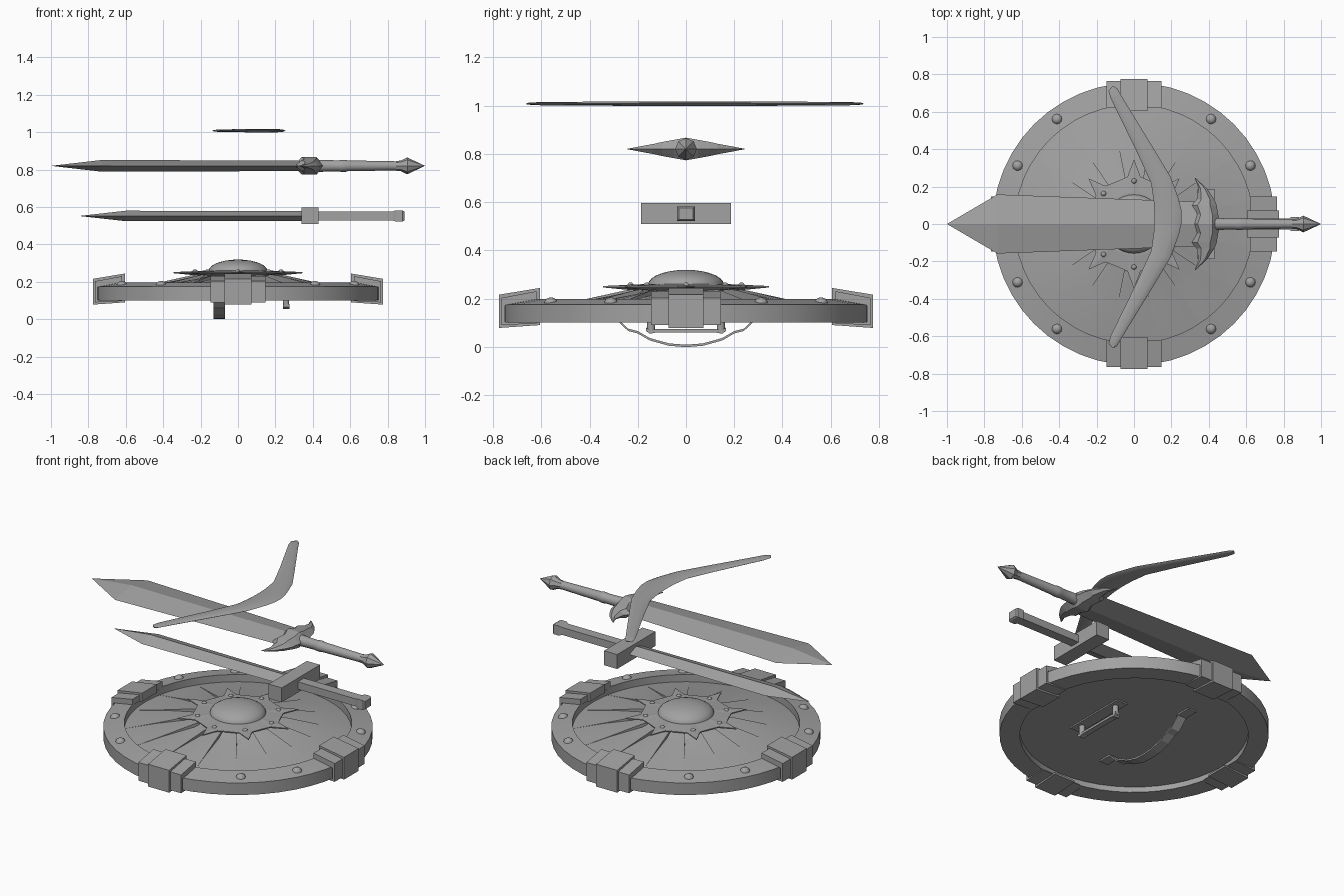
import bpy, bmesh, math
from math import sin, cos, pi, radians

cube = bpy.data.objects.get("Cube")
if cube:
    bpy.data.objects.remove(cube)

GREY = (0.36, 0.36, 0.36, 1)
metal = bpy.data.materials.new("plain_grey")
metal.use_nodes = True
metal.diffuse_color = GREY
metal.node_tree.nodes["Principled BSDF"].inputs["Base Color"].default_value = GREY


def loft(name, rings, smooth=0, caps=True):
    """Skin a row of equal-length point rings, with closed ends."""
    bm = bmesh.new()
    rows = [[bm.verts.new(p) for p in ring] for ring in rings]
    n = len(rows[0])
    for a, b in zip(rows, rows[1:]):
        for i in range(n):
            j = (i + 1) % n
            bm.faces.new((a[i], a[j], b[j], b[i]))
    if caps:
        bm.faces.new(rows[0][::-1])
        bm.faces.new(rows[-1])
    bmesh.ops.remove_doubles(bm, verts=bm.verts, dist=0.0003)
    bmesh.ops.recalc_face_normals(bm, faces=bm.faces)
    mesh = bpy.data.meshes.new(name)
    bm.to_mesh(mesh)
    bm.free()
    mesh.materials.append(metal)
    obj = bpy.data.objects.new(name, mesh)
    bpy.context.collection.objects.link(obj)
    if smooth:
        bpy.ops.object.select_all(action='DESELECT')
        obj.select_set(True)
        bpy.context.view_layer.objects.active = obj
        bpy.ops.object.shade_smooth_by_angle(angle=radians(smooth))
    return obj


def lathe(name, profile, sides, centre=(0, 0), smooth=0):
    """Turn (radius, z) pairs around a vertical axis."""
    cx, cy = centre
    return loft(name, [[(cx + r * cos(2 * pi * k / sides), cy + r * sin(2 * pi * k / sides), z)
                        for k in range(sides)] for r, z in profile], smooth)


def lathe_x(name, profile, sides, z, smooth=0):
    """Turn (x, radius) pairs around an axis along x."""
    return loft(name, [[(x, r * cos(2 * pi * k / sides), z + r * sin(2 * pi * k / sides))
                        for k in range(sides)] for x, r in profile], smooth)


def dome(name, radius, height, z, sides, steps, centre=(0, 0)):
    arc = [k * pi / 2 / steps for k in range(steps + 1)]
    return lathe(name, [(max(radius * cos(a), 0.0001), z + height * sin(a)) for a in arc],
                 sides, centre, 50)


def box(name, x0, x1, y, z0, z1):
    return loft(name, [[(x, -y, z0), (x, y, z0), (x, y, z1), (x, -y, z1)] for x in (x0, x1)])


def blade(name, z, stations):
    """Diamond-section blade from (x, half width, half thickness)."""
    return loft(name, [[(x, w, z), (x, 0, z + t), (x, -w, z), (x, 0, z - t)]
                       for x, w, t in stations])


def polar(r, degrees):
    return r * cos(radians(degrees)), r * sin(radians(degrees))


# Shield body: rim with a recessed back
lathe("shield_rim", [(0.64, 0.134), (0.64, 0.10), (0.754, 0.10), (0.755, 0.175),
                     (0.637, 0.197), (0.637, 0.15)], 48, smooth=30)

# Overlapping radial planks, stepped at every seam near the middle
SECTORS, CUTS = 16, 3
plank_rings = [[], [], [], []]
for s in range(SECTORS):
    for c in range(CUTS + 1):
        angle = (s + 0.5 + c / CUTS) * 360 / SECTORS
        for ring, (r, z, step) in zip(plank_rings, ((0.638, 0.152, 0), (0.46, 0.186, 0.003),
                                                    (0.26, 0.213, 0.02), (0.18, 0.245, 0))):
            ring.append((*polar(r, angle), z + step * c / CUTS))
loft("shield_planks", plank_rings, smooth=8, caps=False)

# Star plate with eight spikes
outline = []
for s in range(8):
    for offset, r in ((-22.5, 0.245), (-8, 0.255), (0, 0.345), (8, 0.255)):
        outline.append((s * 45 + offset, r))


def star_ring(z, limit):
    return [(*polar(min(r, limit), a), z) for a, r in outline]


loft("star_plate", [star_ring(0.234, 0.22), star_ring(0.246, 1),
                    star_ring(0.252, 1), star_ring(0.26, 0.17)])
dome("shield_boss", 0.158, 0.062, 0.257, 32, 7)

# Rivets on the star and on the rim
for s in range(8):
    dome("star_rivet", 0.015, 0.014, 0.253, 10, 3, polar(0.23, s * 45))
for quarter in range(4):
    for angle in (26.6, 53.7):
        mirrored = angle if quarter % 2 == 0 else 90 - angle
        dome("rim_rivet", 0.028, 0.023, 0.182, 12, 3, polar(0.695, quarter * 90 + mirrored))

# Four clamps gripping the rim: wide band plus raised middle
CLAMP = [(0.605, 0.09), (0.775, 0.078), (0.775, 0.216), (0.605, 0.244),
         (0.605, 0.192), (0.755, 0.172), (0.755, 0.102), (0.605, 0.102)]
BAND = [(0.62, 0.097), (0.764, 0.09), (0.764, 0.203), (0.62, 0.23),
        (0.62, 0.192), (0.75, 0.172), (0.75, 0.102), (0.62, 0.102)]
for q in range(4):
    c, s = round(cos(q * pi / 2)), round(sin(q * pi / 2))
    for name, profile, half in (("clamp_block", CLAMP, 0.072), ("clamp_band", BAND, 0.146)):
        loft(name, [[(r * c - t * s, r * s + t * c, z) for r, z in profile]
                    for t in (-half, half)])


# Arm strap and hand grip on the back
def strap(name, x0, x1, thick, half_path):
    path = [(-y, z) for y, z in half_path] + half_path[::-1]
    return loft(name, [[(x0, y, z), (x1, y, z), (x1, y, z + thick), (x0, y, z + thick)]
                       for y, z in path])


strap("arm_strap", -0.13, -0.07, 0.01,
      [(0.385, 0.126), (0.3, 0.124), (0.24, 0.065), (0.2, 0.055), (0.15, 0.026), (0.07, 0.004),
       (0.02, 0.0)])
strap("hand_grip", 0.24, 0.275, 0.014, [(0.165, 0.066), (0.15, 0.054), (0.12, 0.06)])
box("grip_plate", 0.22, 0.295, 0.205, 0.126, 0.136)
for side in (-1, 1):
    lathe("grip_post", [(0.017, 0.062), (0.017, 0.13)], 12, (0.257, side * 0.145), 40)

# Upper sword: broad blade, crescent guard, turned handle, faceted pommel
TOP = 0.82
blade("broad_blade", TOP, [(-1, 0.0001, 0.0001), (-0.73, 0.158, 0.031), (0.36, 0.118, 0.028)])
half_guard = [(0.245, 0.325, 0.33, 0.0005), (0.19, 0.345, 0.39, 0.011), (0.13, 0.335, 0.43, 0.022),
              (0.10, 0.305, 0.442, 0.029), (0.05, 0.325, 0.45, 0.038)]
stations = ([(-y, a, b, t) for y, a, b, t in half_guard] + [(0, 0.30, 0.46, 0.047)]
            + half_guard[::-1])
SECTION = ((0, 0), (0.25, 1), (0.75, 1), (1, 0), (0.75, -1), (0.25, -1))
loft("crescent_guard", [[(a + (b - a) * u, y, TOP + t * v) for u, v in SECTION]
                        for y, a, b, t in stations])
lathe_x("turned_handle", [(0.42, 0.033), (0.47, 0.031), (0.54, 0.029), (0.55, 0.032),
                          (0.575, 0.032), (0.585, 0.029), (0.86, 0.024)], 16, TOP, 30)
lathe_x("handle_pommel", [(0.845, 0.026), (0.87, 0.028), (0.905, 0.045), (1, 0.0001)], 8, TOP)

# Lower sword: slim blade with block guard and square handle
LOW = 0.552
blade("slim_blade", LOW, [(-0.85, 0.0001, 0.0001), (-0.6, 0.08, 0.028), (0.36, 0.068, 0.026)])
box("block_guard", 0.34, 0.43, 0.187, 0.508, 0.597)
box("square_handle", 0.42, 0.845, 0.03, 0.529, 0.575)
loft("square_pommel", [[(x, -h, LOW - h * 0.8), (x, h, LOW - h * 0.8), (x, h, LOW + h * 0.8),
                        (x, -h, LOW + h * 0.8)]
                       for x, h in ((0.825, 0.028), (0.842, 0.037), (0.88, 0.037), (0.89, 0.03))])

# Curved throwing blade: inner point, outer point, thickness; mirrored about its elbow
ELBOW = 0.037
half_arm = [((-0.118, 0.697), (-0.105, 0.698), 0.003), ((-0.136, 0.675), (-0.088, 0.686), 0.005),
            ((-0.125, 0.635), (-0.065, 0.645), 0.007), ((0.012, 0.355), (0.1, 0.375), 0.009),
            ((0.092, 0.18), (0.196, 0.215), 0.01), ((0.106, 0.08), (0.238, 0.1), 0.01),
            ((0.109, 0.02), (0.255, 0.03), 0.01)]
arms = [(*station, 1) for station in half_arm] + [(*station, -1) for station in half_arm[::-1]]
rings = []
for a, b, thick, side in arms:
    ring = []
    for k in range(10):
        t = 0.5 - 0.5 * cos(k * pi / 5)
        ring.append((a[0] + (b[0] - a[0]) * t, ELBOW + side * (a[1] + (b[1] - a[1]) * t),
                     1.008 + thick * sin(k * pi / 5)))
    rings.append(ring)
loft("throwing_blade", rings, 60)
